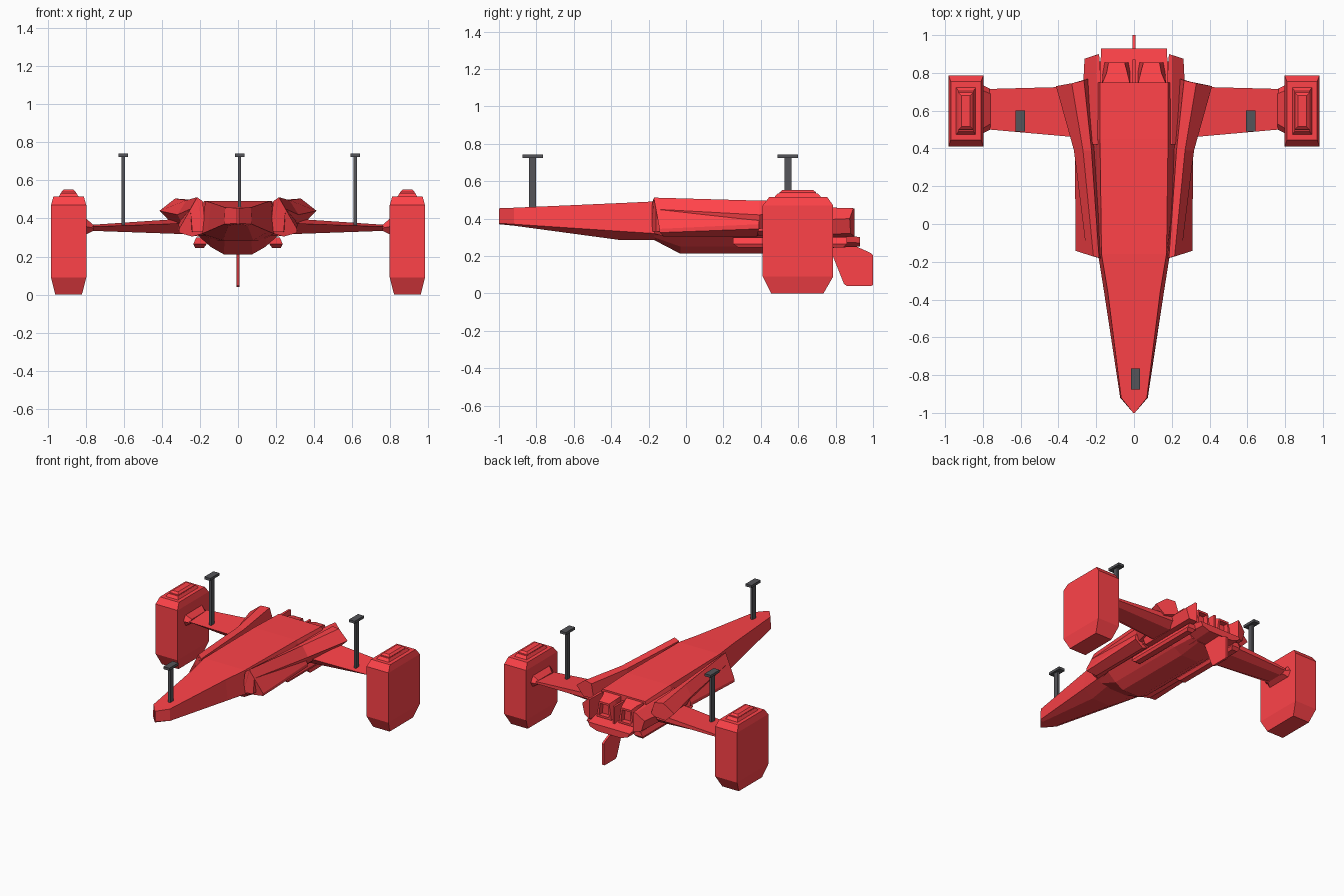
import bpy, bmesh


def material(name, color):
    m = bpy.data.materials.new(name)
    m.diffuse_color = color
    return m


RED = material("red_plastic", (1.0, 0.055, 0.066, 1))
GREY = material("dark_grey", (0.09, 0.09, 0.1, 1))


def loft(name, loops, mirror=False, mat=RED):
    """Skin a row of equal closed loops and cap both ends."""
    bm = bmesh.new()
    rings = [[bm.verts.new(p) for p in loop] for loop in loops]
    n = len(rings[0])
    for a, b in zip(rings, rings[1:]):
        for i in range(n):
            j = (i + 1) % n
            bm.faces.new((a[i], a[j], b[j], b[i]))
    bm.faces.new(rings[0])
    bm.faces.new(rings[-1])
    bmesh.ops.remove_doubles(bm, verts=bm.verts, dist=1e-5)
    bmesh.ops.recalc_face_normals(bm, faces=bm.faces)
    me = bpy.data.meshes.new(name)
    bm.to_mesh(me)
    bm.free()
    me.materials.append(mat)
    ob = bpy.data.objects.new(name, me)
    bpy.context.collection.objects.link(ob)
    if mirror:
        mod = ob.modifiers.new("mirror", 'MIRROR')
        mod.use_mirror_merge = False
    return ob


def section(y, pts):
    """Cross-section in the xz plane."""
    return [(x, y, z) for x, z in pts]


def rect(z, x0, x1, y0, y1):
    """Horizontal rectangle at height z."""
    return [(x0, y0, z), (x1, y0, z), (x1, y1, z), (x0, y1, z)]


def box(name, x0, x1, y0, y1, z0, z1, mirror=False, mat=RED):
    return loft(name, [rect(z0, x0, x1, y0, y1), rect(z1, x0, x1, y0, y1)], mirror, mat)


def hull(y, top_w, top_z, side_w, side_z, low_w, low_z):
    return section(y, [(-top_w, top_z), (top_w, top_z), (side_w, side_z),
                       (low_w, low_z), (-low_w, low_z), (-side_w, side_z)])


# Main hull with a blunt wedge nose
loft("hull", [
    hull(-1.0, 0.004, 0.455, 0.004, 0.375, 0.003, 0.37),
    hull(-0.92, 0.068, 0.458, 0.073, 0.37, 0.05, 0.362),
    hull(-0.35, 0.14, 0.483, 0.16, 0.332, 0.08, 0.285),
    hull(-0.16, 0.172, 0.492, 0.19, 0.32, 0.11, 0.285),
    hull(0.45, 0.18, 0.49, 0.25, 0.335, 0.16, 0.29),
    hull(0.75, 0.18, 0.48, 0.25, 0.34, 0.16, 0.29),
])


# Belly pod
def belly(y, w, z, w2):
    return section(y, [(-w, 0.31), (w, 0.31), (w2 * 1.9, 0.25), (w2, z), (-w2, z), (-w2 * 1.9, 0.25)])


loft("belly_pod", [
    section(-0.17, [(-0.17, 0.31), (0.17, 0.31), (0.15, 0.30), (0.07, 0.285), (-0.07, 0.285), (-0.15, 0.30)]),
    belly(-0.03, 0.21, 0.212, 0.075),
    belly(0.6, 0.21, 0.212, 0.075),
    belly(0.78, 0.18, 0.24, 0.07),
])

# Shoulder fins sweeping out to the back
loft("shoulder_fin", [
    [(0.17, -0.185, 0.33), (0.185, -0.18, 0.49), (0.215, -0.17, 0.512), (0.25, -0.16, 0.45), (0.24, -0.16, 0.33)],
    [(0.20, 0.39, 0.35), (0.225, 0.39, 0.485), (0.27, 0.39, 0.496), (0.318, 0.39, 0.42), (0.28, 0.39, 0.345)],
    [(0.24, 0.77, 0.40), (0.265, 0.76, 0.50), (0.33, 0.745, 0.505), (0.413, 0.73, 0.44), (0.345, 0.74, 0.375)],
], mirror=True)

# Side sponsons filling the space under the fins
loft("side_sponson", [
    [(0.17, -0.185, 0.325), (0.215, -0.172, 0.511), (0.31, -0.142, 0.345), (0.31, -0.14, 0.325), (0.24, -0.12, 0.305)],
    [(0.17, 0.395, 0.33), (0.26, 0.395, 0.48), (0.312, 0.39, 0.37), (0.312, 0.39, 0.345), (0.24, 0.38, 0.305)],
], mirror=True)

# Small pods beside the belly
loft("belly_tube", [
    rect(0.245, 0.18, 0.225, 0.28, 0.84),
    rect(0.265, 0.165, 0.235, 0.25, 0.86),
    rect(0.30, 0.175, 0.22, 0.25, 0.86),
], mirror=True)

# Rear flanks
loft("rear_flank", [
    section(0.42, [(0.15, 0.47), (0.20, 0.46), (0.285, 0.38), (0.25, 0.31), (0.15, 0.30)]),
    [(0.185, 0.90, 0.455), (0.20, 0.895, 0.455), (0.262, 0.875, 0.40), (0.24, 0.88, 0.32), (0.185, 0.90, 0.305)],
], mirror=True)

# Engine nozzles and shelf below them
loft("engine_nozzle", [
    section(0.74, [(0.02, 0.33), (0.02, 0.47), (0.17, 0.47), (0.17, 0.33)]),
    section(0.80, [(0.02, 0.32), (0.035, 0.455), (0.145, 0.455), (0.165, 0.32)]),
    section(0.855, [(0.03, 0.32), (0.05, 0.44), (0.135, 0.44), (0.155, 0.32)]),
    section(0.855, [(0.05, 0.335), (0.06, 0.425), (0.125, 0.425), (0.135, 0.335)]),
    section(0.815, [(0.05, 0.335), (0.06, 0.425), (0.125, 0.425), (0.135, 0.335)]),
], mirror=True)
loft("engine_shelf", [
    section(0.70, [(-0.18, 0.34), (0.18, 0.34), (0.17, 0.28), (0.10, 0.24), (-0.10, 0.24), (-0.17, 0.28)]),
    section(0.93, [(-0.175, 0.30), (0.175, 0.30), (0.16, 0.27), (0.10, 0.25), (-0.10, 0.25), (-0.16, 0.27)]),
])
box("engine_divider", -0.008, 0.008, 0.72, 0.87, 0.29, 0.44)

# Ventral fin
fin = [(0.76, 0.26), (0.89, 0.26), (0.99, 0.215), (1.0, 0.205), (1.0, 0.045), (0.99, 0.04), (0.86, 0.04), (0.845, 0.05), (0.785, 0.20)]
loft("ventral_fin", [[(x, y, z) for y, z in fin] for x in (-0.008, 0.008)])


# Wings: near-flat top, bevelled underside, flared tip
def wing(x, y0, y1, z0, z1, c=0.05):
    h = z1 - z0
    return [(x, y0, z0 + 0.7 * h), (x, y1, z1), (x, y1, z0 + 0.5 * h), (x, y1 - c, z0), (x, y0 + c, z0)]


loft("wing", [
    wing(0.2, 0.45, 0.73, 0.315, 0.405),
    wing(0.765, 0.50, 0.715, 0.335, 0.367),
], mirror=True)
loft("wing_tip_flare", [
    [(0.76, 0.50, 0.35), (0.76, 0.53, 0.367), (0.76, 0.69, 0.367), (0.76, 0.715, 0.35), (0.76, 0.69, 0.335), (0.76, 0.53, 0.335)],
    [(0.81, 0.475, 0.36), (0.81, 0.50, 0.41), (0.81, 0.71, 0.41), (0.81, 0.74, 0.36), (0.81, 0.71, 0.31), (0.81, 0.50, 0.31)],
], mirror=True)

# Wing-tip nacelles with stepped caps
loft("nacelle", [
    rect(0.0, 0.82, 0.96, 0.455, 0.735),
    rect(0.09, 0.797, 0.982, 0.41, 0.787),
    rect(0.47, 0.797, 0.982, 0.41, 0.787),
    rect(0.515, 0.81, 0.97, 0.445, 0.755),
], mirror=True)
loft("nacelle_cap_lower", [
    rect(0.505, 0.832, 0.947, 0.465, 0.73),
    rect(0.535, 0.85, 0.93, 0.49, 0.705),
], mirror=True)
loft("nacelle_cap_upper", [
    rect(0.52, 0.85, 0.93, 0.495, 0.70),
    rect(0.54, 0.852, 0.928, 0.50, 0.695),
    rect(0.553, 0.867, 0.913, 0.515, 0.68),
], mirror=True)

# Dark T-shaped pegs on the nose and both wings
for name, x, y, z in (("nose", 0.008, -0.82, 0.44), ("left", -0.602, 0.545, 0.35), ("right", 0.617, 0.545, 0.35)):
    box(name + "_peg_stem", x - 0.009, x + 0.009, y - 0.019, y + 0.019, z, 0.73, mat=GREY)
    box(name + "_peg_cap", x - 0.025, x + 0.025, y - 0.055, y + 0.055, 0.723, 0.742, mat=GREY)
